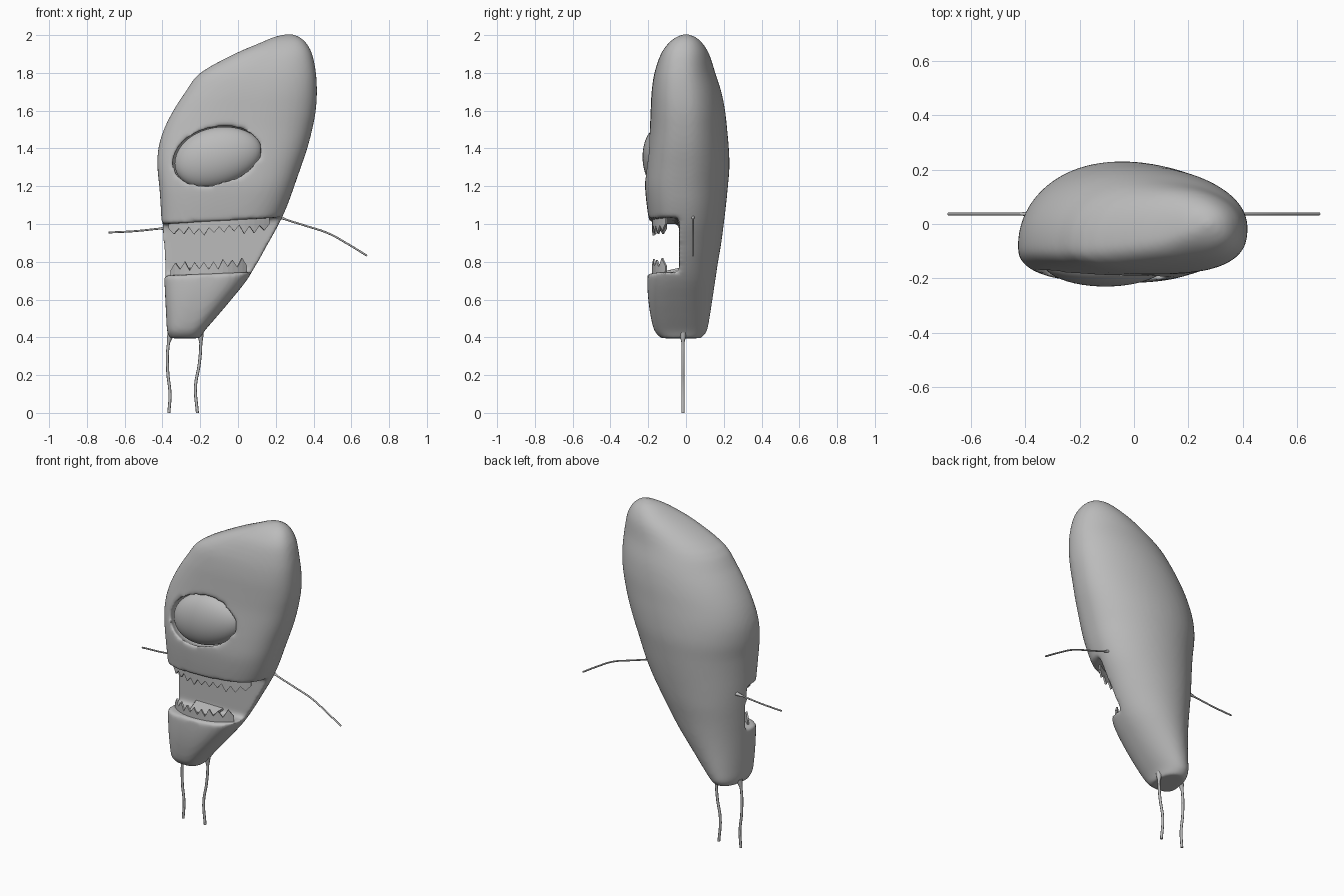
import bpy, bmesh, math, random
from mathutils import Vector

if "Cube" in bpy.data.objects:
    bpy.data.objects.remove(bpy.data.objects["Cube"])

random.seed(4)
grey = bpy.data.materials.new("plain grey")
grey.diffuse_color = (0.5, 0.5, 0.5, 1)
grey.use_nodes = True
grey.node_tree.nodes["Principled BSDF"].inputs["Base Color"].default_value = grey.diffuse_color


def make_object(name, bm):
    bmesh.ops.recalc_face_normals(bm, faces=bm.faces)
    mesh = bpy.data.meshes.new(name)
    bm.to_mesh(mesh)
    bm.free()
    obj = bpy.data.objects.new(name, mesh)
    bpy.context.collection.objects.link(obj)
    mesh.materials.append(grey)
    return obj


def smooth(obj, angle=50):
    bpy.ops.object.select_all(action='DESELECT')
    obj.select_set(True)
    bpy.context.view_layer.objects.active = obj
    bpy.ops.object.shade_smooth_by_angle(angle=math.radians(angle))


def spow(v, p):
    return math.copysign(abs(v) ** p, v)


# Body: rows of height, left, right, front, back
rows = [(0.395, -0.36, -0.20, -0.13, 0.08), (0.43, -0.375, -0.18, -0.165, 0.11),
        (0.5, -0.38, -0.12, -0.185, 0.125), (0.6, -0.385, -0.035, -0.2, 0.14),
        (0.7, -0.39, 0.045, -0.205, 0.155), (0.8, -0.395, 0.107, -0.2, 0.17),
        (0.9, -0.40, 0.162, -0.195, 0.187), (1.0, -0.405, 0.217, -0.195, 0.2),
        (1.1, -0.41, 0.262, -0.208, 0.212), (1.2, -0.417, 0.298, -0.217, 0.222),
        (1.3, -0.427, 0.333, -0.212, 0.23), (1.4, -0.422, 0.367, -0.202, 0.227),
        (1.5, -0.393, 0.393, -0.192, 0.218), (1.6, -0.343, 0.412, -0.187, 0.207),
        (1.7, -0.278, 0.418, -0.182, 0.187), (1.8, -0.2, 0.413, -0.167, 0.155),
        (1.9, -0.02, 0.393, -0.133, 0.123), (1.96, 0.12, 0.36, -0.09, 0.085),
        (1.99, 0.19, 0.325, -0.05, 0.05), (2.004, 0.25, 0.29, -0.015, 0.015)]


def refine(rows, steps=3):
    """Catmull-Rom rows between the given ones."""
    pts = [rows[0]] + rows + [rows[-1]]
    out = []
    for a, b, c, d in zip(pts, pts[1:], pts[2:], pts[3:]):
        for s in range(steps):
            t = s / steps
            out.append([0.5 * (2*q + (r-p)*t + (2*p-5*q+4*r-w)*t*t + (3*q-p-3*r+w)*t**3)
                        for p, q, r, w in zip(a, b, c, d)])
    return out + [list(rows[-1])]


bm = bmesh.new()
loops = []
N = 64
for z, x0, x1, yf, yb in refine(rows):
    ring = []
    for i in range(N):
        a = 2 * math.pi * i / N
        c, s = math.cos(a), math.sin(a)
        p = 2 / 2.7 if s < 0 else 2 / 2.05
        depth = (yb - yf) / 2
        mid = (yf + yb) / 2 - depth * (0.25 - 0.17 * c)
        y = mid + abs(spow(s, p)) * ((yf - mid) if s < 0 else (yb - mid))
        ring.append(bm.verts.new(((x0+x1)/2 + (x1-x0)/2 * spow(c, p), y, z)))
    loops.append(ring)
for r, q in zip(loops, loops[1:]):
    for i in range(N):
        j = (i + 1) % N
        bm.faces.new((r[i], r[j], q[j], q[i]))
bm.faces.new(loops[0])
bm.faces.new(loops[-1])
body = make_object("body", bm)

# Mouth cutter: wedge open at the front and both sides
bm = bmesh.new()
bmesh.ops.create_cube(bm, size=1)
for v in bm.verts:
    right, top = v.co.x > 0, v.co.z > 0
    z = (1.045 if right else 0.99) if top else (0.76 if right else 0.72)
    v.co = (0.4 if right else -0.55, -0.036 if v.co.y > 0 else -0.5, z)
mouth = make_object("mouth_cutter", bm)


# Eye and its socket share one tilted egg shape
def egg(name, scale, ry):
    bm = bmesh.new()
    bmesh.ops.create_uvsphere(bm, u_segments=48, v_segments=24, radius=1)
    for v in bm.verts:
        x, y, z = v.co
        v.co = (-0.105 + 0.23*scale*x, -0.14 + ry*y,
                1.355 + scale*(0.158*z*(1 - 0.08*x) + 0.035*x))
    return make_object(name, bm)


eye = egg("eye", 1.0, 0.09)
smooth(eye)
socket = egg("socket_cutter", 1.06, 0.13)

for cutter in (mouth, socket):
    cutter.hide_render = True
    cutter.hide_viewport = True
    cutter.display_type = 'WIRE'
    m = body.modifiers.new("cut", 'BOOLEAN')
    m.operation, m.object, m.solver = 'DIFFERENCE', cutter, 'EXACT'
m = body.modifiers.new("even skin", 'REMESH')
m.mode, m.voxel_size, m.use_smooth_shade = 'VOXEL', 0.012, True
m = body.modifiers.new("soft edges", 'SMOOTH')
m.factor, m.iterations = 0.5, 8


# Teeth: jagged strips bent around the jaw
def teeth(name, xa, xb, base, tip, count):
    bm = bmesh.new()
    pairs = []
    for i in range(2 * count + 1):
        t = i / (2 * count)
        x = xa + (xb - xa) * t
        y = -0.175 + 0.07 * abs(2*t - 1) ** 2.5
        rise = 0.025 * t
        reach = random.uniform(0.85, 1.1) if i % 2 else random.uniform(0.45, 0.6)
        pairs.append((bm.verts.new((x, y, base + rise)),
                      bm.verts.new((x, y, base + rise + (tip - base) * reach))))
    for (a, b), (c, d) in zip(pairs, pairs[1:]):
        bm.faces.new((a, c, d, b))
    obj = make_object(name, bm)
    m = obj.modifiers.new("thickness", 'SOLIDIFY')
    m.thickness, m.offset = 0.01, 0


teeth("upper_teeth", -0.365, 0.165, 1.015, 0.935, 10)
teeth("lower_teeth", -0.355, 0.045, 0.71, 0.79, 8)

# Tongue: thin slab sloping up to the back of the mouth
bm = bmesh.new()
bmesh.ops.create_cube(bm, size=1)
for v in bm.verts:
    back = v.co.y > 0
    v.co = (-0.17 + v.co.x * (0.2 if back else 0.16), -0.02 if back else -0.13,
            (0.765 if back else 0.74) + 0.014 * v.co.z)
bmesh.ops.bevel(bm, geom=bm.edges[:], offset=0.005, segments=2, affect='EDGES')
smooth(make_object("tongue", bm), 40)


# Limbs: thin tapered tubes, thicker where they join the body
def limb(name, y, radius, points):
    curve = bpy.data.curves.new(name, 'CURVE')
    curve.dimensions, curve.bevel_depth = '3D', radius
    curve.bevel_resolution, curve.use_fill_caps = 2, True
    curve.resolution_u = 6
    sp = curve.splines.new('BEZIER')
    sp.bezier_points.add(len(points) - 1)
    for i, (bp, (x, z)) in enumerate(zip(sp.bezier_points, points)):
        bp.co = Vector((x, y, z))
        bp.handle_left_type = bp.handle_right_type = 'AUTO'
        bp.radius = 2.4 if i == 0 else 1
    curve.materials.append(grey)
    obj = bpy.data.objects.new(name, curve)
    bpy.context.collection.objects.link(obj)


limb("left_arm", 0.037, 0.005, [(-0.37, 0.98), (-0.42, 0.975), (-0.55, 0.962), (-0.685, 0.955)])
limb("right_arm", 0.037, 0.005, [(0.2, 1.045), (0.25, 1.025), (0.36, 0.99), (0.48, 0.95),
                                 (0.58, 0.895), (0.683, 0.832)])
limb("left_leg", -0.016, 0.008, [(-0.355, 0.42), (-0.368, 0.37), (-0.372, 0.22), (-0.36, 0.1), (-0.366, 0.0)])
limb("right_leg", -0.016, 0.008, [(-0.2, 0.425), (-0.197, 0.37), (-0.205, 0.26), (-0.225, 0.14), (-0.215, 0.0)])
